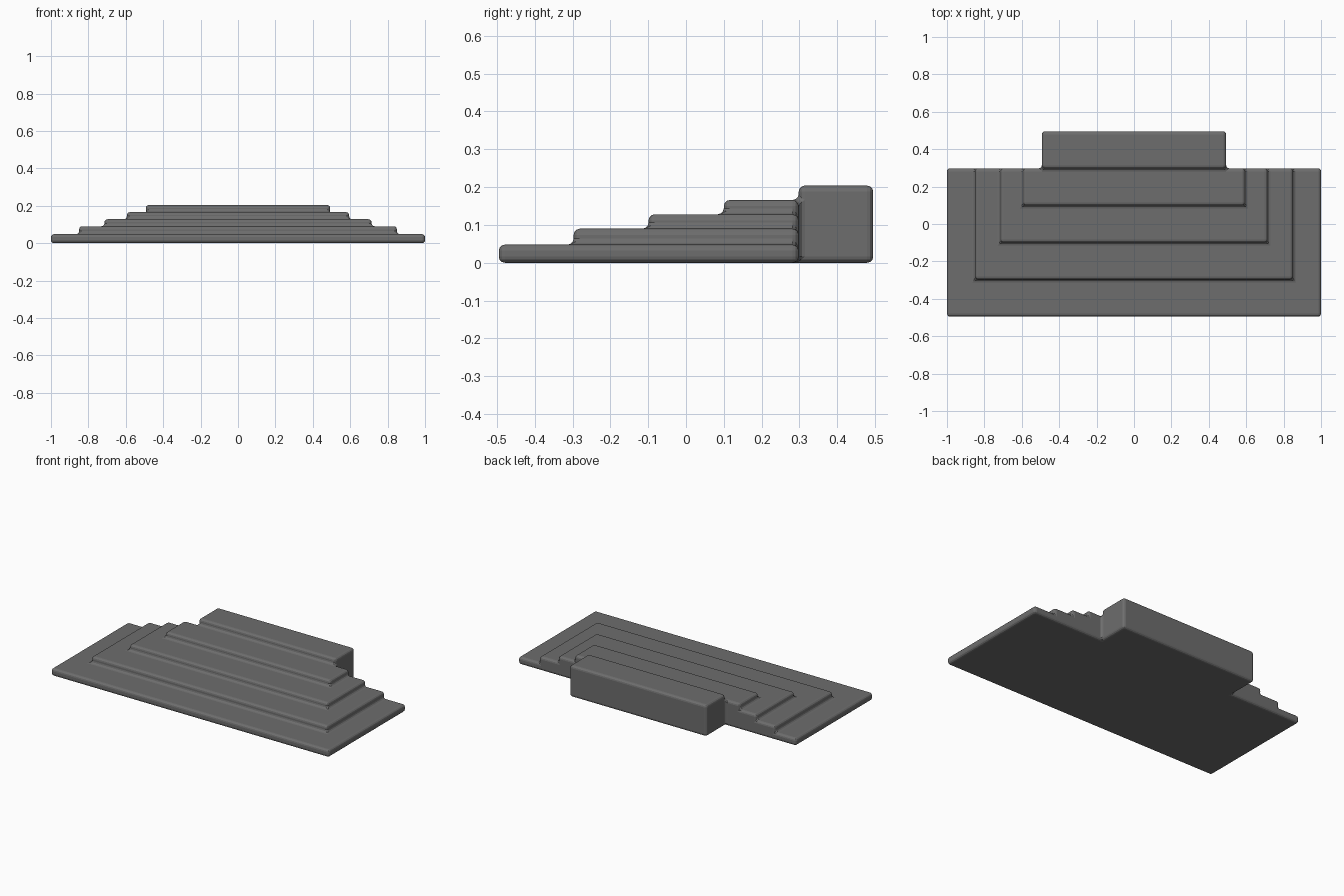
import bpy, bmesh, math
from mathutils import Vector

if "Cube" in bpy.data.objects:
    bpy.data.objects.remove(bpy.data.objects["Cube"])

# Tiers: half width, front y, back y, top z (all rise from the ground)
BACK = 0.298
TIERS = [
    (1.000, -0.495, BACK, 0.048),
    (0.849, -0.297, BACK, 0.090),
    (0.714, -0.099, BACK, 0.128),
    (0.594, 0.100, BACK, 0.166),
    (0.493, BACK, 0.495, 0.204),   # rear block
]

xs = sorted({s * t[0] for t in TIERS for s in (-1, 1)})
ys = sorted({v for t in TIERS for v in t[1:3]})
zs = [0.0] + [t[3] for t in TIERS]
axes = (xs, ys, zs)


def solid(cell):
    """True when the grid cell lies inside any tier."""
    if any(not 0 <= cell[a] < len(axes[a]) - 1 for a in range(3)):
        return False
    x, y, z = ((axes[a][cell[a]] + axes[a][cell[a] + 1]) / 2 for a in range(3))
    return any(abs(x) < w and f < y < b and z < h for w, f, b, h in TIERS)


# Outer skin of the merged tiers as one closed solid
bm = bmesh.new()
for i in range(len(xs) - 1):
    for j in range(len(ys) - 1):
        for k in range(len(zs) - 1):
            cell = (i, j, k)
            if not solid(cell):
                continue
            for a in range(3):
                u, v = (a + 1) % 3, (a + 2) % 3
                for side in (0, 1):
                    near = list(cell)
                    near[a] += 1 if side else -1
                    if solid(near):
                        continue
                    corners = []
                    for du, dv in ((0, 0), (1, 0), (1, 1), (0, 1)):
                        p = list(cell)
                        p[a] += side
                        p[u] += du
                        p[v] += dv
                        corners.append(bm.verts.new(Vector([axes[n][p[n]] for n in range(3)])))
                    bm.faces.new(corners if side else corners[::-1])
bmesh.ops.remove_doubles(bm, verts=bm.verts, dist=1e-5)
bmesh.ops.dissolve_limit(bm, angle_limit=math.radians(1), verts=bm.verts, edges=bm.edges)
bmesh.ops.recalc_face_normals(bm, faces=bm.faces)

mesh = bpy.data.meshes.new("stepped_platform")
bm.to_mesh(mesh)
bm.free()
steps = bpy.data.objects.new("stepped_platform", mesh)
bpy.context.collection.objects.link(steps)

# Dark stone colour
stone = bpy.data.materials.new("dark_stone")
stone.diffuse_color = (0.155, 0.155, 0.155, 1.0)
stone.use_nodes = True
stone.node_tree.nodes["Principled BSDF"].inputs["Base Color"].default_value = stone.diffuse_color
mesh.materials.append(stone)

# Rounded edges and filleted inner corners, flat shaded
bevel = steps.modifiers.new("rounded_edges", 'BEVEL')
bevel.width = 0.016
bevel.segments = 3
bevel.limit_method = 'ANGLE'
bevel.angle_limit = math.radians(30)
